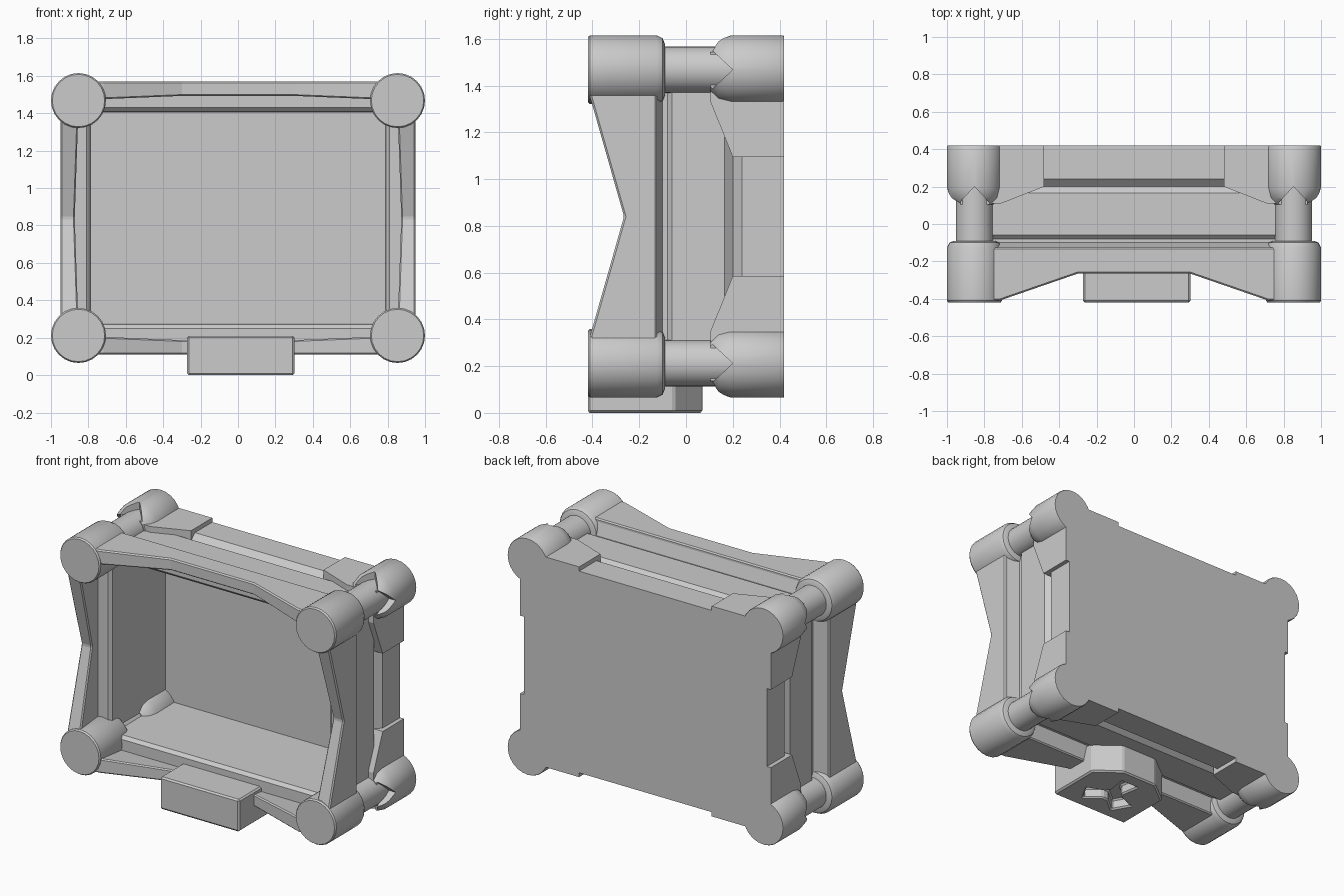
import bpy, bmesh, math

cube = bpy.data.objects.get("Cube")
if cube:
    bpy.data.objects.remove(cube)

MID = 0.84              # height of the frame centre
CX, CZ = 0.853, 0.628   # corner post centre, measured from the frame centre
DROP = 0.22             # half width minus half height of the frame

grey = bpy.data.materials.new("light grey")
grey.use_nodes = True
colour = (0.6, 0.6, 0.6, 1)
grey.diffuse_color = colour
grey.node_tree.nodes["Principled BSDF"].inputs["Base Color"].default_value = colour


def make(name, bm, mirror="", bevel=0, cutters=(), smooth=True):
    """Turn a bmesh into an object placed at the frame centre."""
    bmesh.ops.recalc_face_normals(bm, faces=bm.faces)
    mesh = bpy.data.meshes.new(name)
    bm.to_mesh(mesh)
    bm.free()
    ob = bpy.data.objects.new(name, mesh)
    bpy.context.collection.objects.link(ob)
    ob.location.z = MID
    mesh.materials.append(grey)
    for cutter in cutters:
        mod = ob.modifiers.new("cut", "BOOLEAN")
        mod.operation, mod.object, mod.solver = "DIFFERENCE", cutter, "EXACT"
    if bevel:
        mod = ob.modifiers.new("bevel", "BEVEL")
        mod.width, mod.segments, mod.limit_method = bevel, 1, "ANGLE"
    if mirror:
        mod = ob.modifiers.new("mirror", "MIRROR")
        mod.use_axis = ["X" in mirror, False, "Z" in mirror]
        mod.use_mirror_merge = False
    if smooth:
        bpy.ops.object.select_all(action="DESELECT")
        ob.select_set(True)
        bpy.context.view_layer.objects.active = ob
        bpy.ops.object.shade_smooth_by_angle(angle=math.radians(32))
    return ob


def loft(rings):
    """Skin a run of matching outlines and cap both ends."""
    bm = bmesh.new()
    loops = [[bm.verts.new(p) for p in ring] for ring in rings]
    n = len(loops[0])
    for a, b in zip(loops, loops[1:]):
        for i in range(n):
            j = (i + 1) % n
            bm.faces.new((a[i], a[j], b[j], b[i]))
    bm.faces.new(loops[0])
    bm.faces.new(loops[-1])
    return bm


def prism(points, low, high, place):
    """Extrude a flat outline; place(u, v, w) gives the 3D position."""
    return loft([[place(u, v, w) for u, v in points] for w in (low, high)])


def post(profile, sides=24):
    """Turned corner part along y from (y, radius) pairs."""
    turn = [2 * math.pi * i / sides for i in range(sides)]
    return loft([[(CX + r * math.cos(a), y, CZ + r * math.sin(a)) for a in turn]
                 for y, r in profile])


def hide(ob):
    ob.hide_render = True
    ob.hide_viewport = True
    return ob


def on_top(u, y, r):
    return (u, y, r - DROP)


def on_side(u, y, r):
    return (r, y, u)


def rail_radius(y, outer):
    """Outer face is straight, inner face leans inward toward the front."""
    return 0.95 if outer else 0.872 + 0.12 * (y + 0.265)


# Open box: one profile from cavity floor, over the lip, along the grooved outside
shell = [(0.37, 0.785), (-0.17, 0.79), (-0.19, 0.81), (-0.19, 0.92), (-0.125, 0.93),
         (-0.10, 0.85), (-0.08, 0.85), (-0.06, 0.87), (0.165, 0.87), (0.20, 0.842),
         (0.24, 0.88), (0.42, 0.88)]
make("box_shell", loft([[(sx * r, y, sz * (r - DROP))
                         for sx, sz in ((1, 1), (-1, 1), (-1, -1), (1, -1))]
                        for y, r in shell]), smooth=False)

# Front rails with a notched leading edge
rail = [(-0.77, -0.125), (-0.77, -0.41), (-0.72, -0.41), (-0.30, -0.265),
        (0.30, -0.265), (0.72, -0.41), (0.77, -0.41), (0.77, -0.125)]
make("front_rails_top_bottom", prism(
    rail, 0, 1, lambda u, y, w: on_top(u, y, rail_radius(y, w))), "Z", 0.008, smooth=False)
rail = [(-0.54, -0.125), (-0.54, -0.41), (-0.51, -0.41), (0, -0.265),
        (0.51, -0.41), (0.54, -0.41), (0.54, -0.125)]
make("front_rails_sides", prism(
    rail, 0, 1, lambda u, y, w: on_side(u, y, rail_radius(y, w))), "X", 0.008, smooth=False)

# Back clamps wrapping each corner
clamp = [(0.48, 0.42), (0.48, 0.20), (0.71, 0.11), (0.765, 0.11), (0.765, 0.42)]
make("back_clamps_top_bottom", prism(clamp, 0.82, 0.908, on_top), "XZ", smooth=False)
clamp = [(0.255, 0.42), (0.255, 0.20), (0.49, 0.105), (0.54, 0.105), (0.54, 0.42)]
make("back_clamps_sides", prism(clamp, 0.82, 0.908, on_side), "XZ", smooth=False)

# Corner posts: front bumper, thin rod, notched back bumper
make("front_bumpers", post([(-0.42, 0.14), (-0.41, 0.147), (-0.125, 0.147),
                            (-0.10, 0.134), (-0.09, 0.11)]), "XZ")
make("corner_rods", post([(-0.15, 0.10), (0.30, 0.10)]), "XZ")
notch = [(-0.13, 0.06), (0.13, 0.06), (0, 0.20)]
cut_top = hide(make("notch_cutter_top", prism(
    notch, 0.075, 0.3, lambda u, v, w: (CX + u, v, CZ + w)), smooth=False))
cut_side = hide(make("notch_cutter_side", prism(
    notch, 0.075, 0.3, lambda u, v, w: (CX + w, v, CZ + u)), smooth=False))
make("back_bumpers", post([(0.105, 0.09), (0.105, 0.105), (0.14, 0.135), (0.19, 0.147),
                           (0.415, 0.147), (0.42, 0.144)]),
     "XZ", cutters=(cut_top, cut_side))

# Foot with chamfered rear corners and a three-lobed socket underneath
FX = 0.015
foot = [(-0.287, -0.42), (0.287, -0.42), (0.287, -0.05), (0.13, 0.07),
        (-0.13, 0.07), (-0.287, -0.05)]
lobes = []
for k in range(3):
    mid = math.pi / 2 + k * 2 * math.pi / 3
    for turn, radius in ((-0.7, 0.065), (-0.35, 0.18), (0.35, 0.18), (0.7, 0.065)):
        lobes.append((radius * math.cos(mid + turn), radius * math.sin(mid + turn) - 0.2))
socket = hide(make("socket_cutter", prism(
    lobes, -MID - 0.05, -MID + 0.07, lambda u, v, w: (FX + u, v, w)), smooth=False))
make("foot", prism(foot, -MID, 0.21 - MID, lambda u, v, w: (FX + u, v, w)),
     bevel=0.01, cutters=(socket,), smooth=False)
